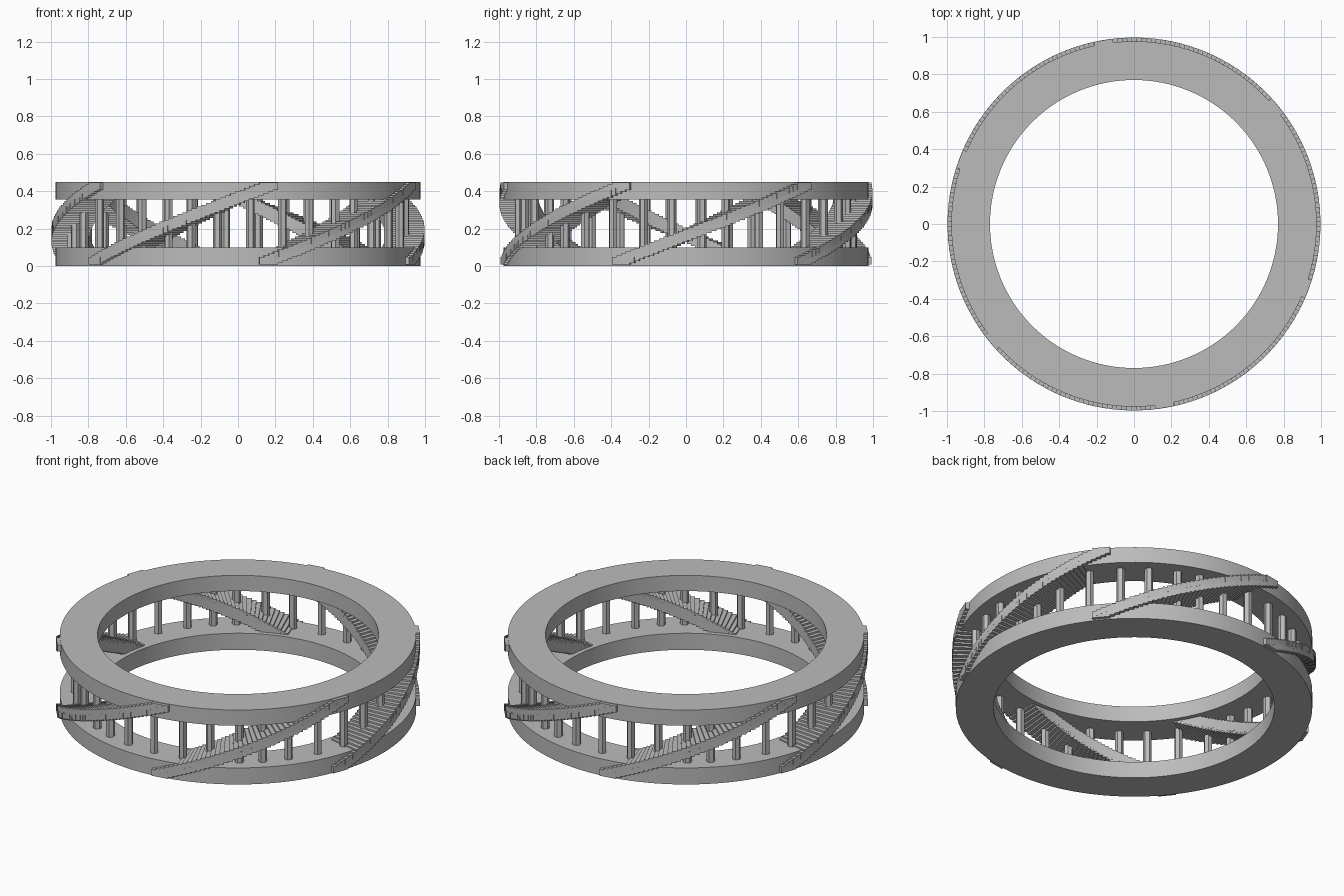
import bpy, bmesh
from math import radians, cos, sin
from mathutils import Matrix, Vector

if "Cube" in bpy.data.objects:
    bpy.data.objects.remove(bpy.data.objects["Cube"])

grey = bpy.data.materials.new("light grey")
grey.use_nodes = True
grey.diffuse_color = (0.5, 0.5, 0.5, 1)
grey.node_tree.nodes["Principled BSDF"].inputs["Base Color"].default_value = (0.5, 0.5, 0.5, 1)


def finish(bm, name, smooth=False):
    bmesh.ops.recalc_face_normals(bm, faces=bm.faces)
    mesh = bpy.data.meshes.new(name)
    bm.to_mesh(mesh)
    bm.free()
    mesh.materials.append(grey)
    obj = bpy.data.objects.new(name, mesh)
    bpy.context.collection.objects.link(obj)
    if smooth:
        bpy.ops.object.select_all(action='DESELECT')
        obj.select_set(True)
        bpy.context.view_layer.objects.active = obj
        bpy.ops.object.shade_smooth_by_angle(angle=radians(30))
    return obj


def ring(name, inner, outer, low, high, segments=128):
    """Flat ring: a rectangular section spun around z."""
    bm = bmesh.new()
    corners = [(inner, low), (outer, low), (outer, high), (inner, high)]
    verts = [bm.verts.new((r, 0, z)) for r, z in corners]
    edges = [bm.edges.new((verts[i], verts[(i + 1) % 4])) for i in range(4)]
    bmesh.ops.spin(bm, geom=verts + edges, axis=(0, 0, 1), cent=(0, 0, 0),
                   angle=radians(360), steps=segments, use_merge=True)
    bmesh.ops.remove_doubles(bm, verts=bm.verts, dist=0.0001)
    return finish(bm, name, True)


# Floor and roof rings
ring("lower_ring", 0.77, 0.977, 0, 0.1)
ring("upper_ring", 0.77, 0.977, 0.355, 0.45)

# Six spiral stair flights of long overlapping treads
STEPS = 40
TREAD = Vector((0.2, 0.1, 0.04))
for flight in range(6):
    bm = bmesh.new()
    for i in range(STEPS + 1):
        t = i / STEPS
        angle = radians(-20.5 + 60 * (flight + t))
        height = 0.027 + 0.4 * t
        place = (Matrix.Rotation(angle, 4, 'Z')
                 @ Matrix.Translation((0.896, 0, height))
                 @ Matrix.Diagonal((*TREAD, 1)))
        bmesh.ops.create_cube(bm, size=1, matrix=place)
    finish(bm, f"stair_flight_{flight + 1}")

# Posts between the rings, the same group in each sixth of the circle
POST_ANGLES = [5.5, 13.7, 23, 34.2, 45.3, 55.2]
for sector in range(6):
    bm = bmesh.new()
    for offset in POST_ANGLES:
        angle = radians(60 * sector + offset)
        place = (Matrix.Translation((0.895 * cos(angle), 0.895 * sin(angle), 0.2275))
                 @ Matrix.Rotation(angle, 4, 'Z'))
        bmesh.ops.create_cone(bm, cap_ends=True, segments=6, radius1=0.024,
                              radius2=0.024, depth=0.265, matrix=place)
    finish(bm, f"post_group_{sector + 1}")
